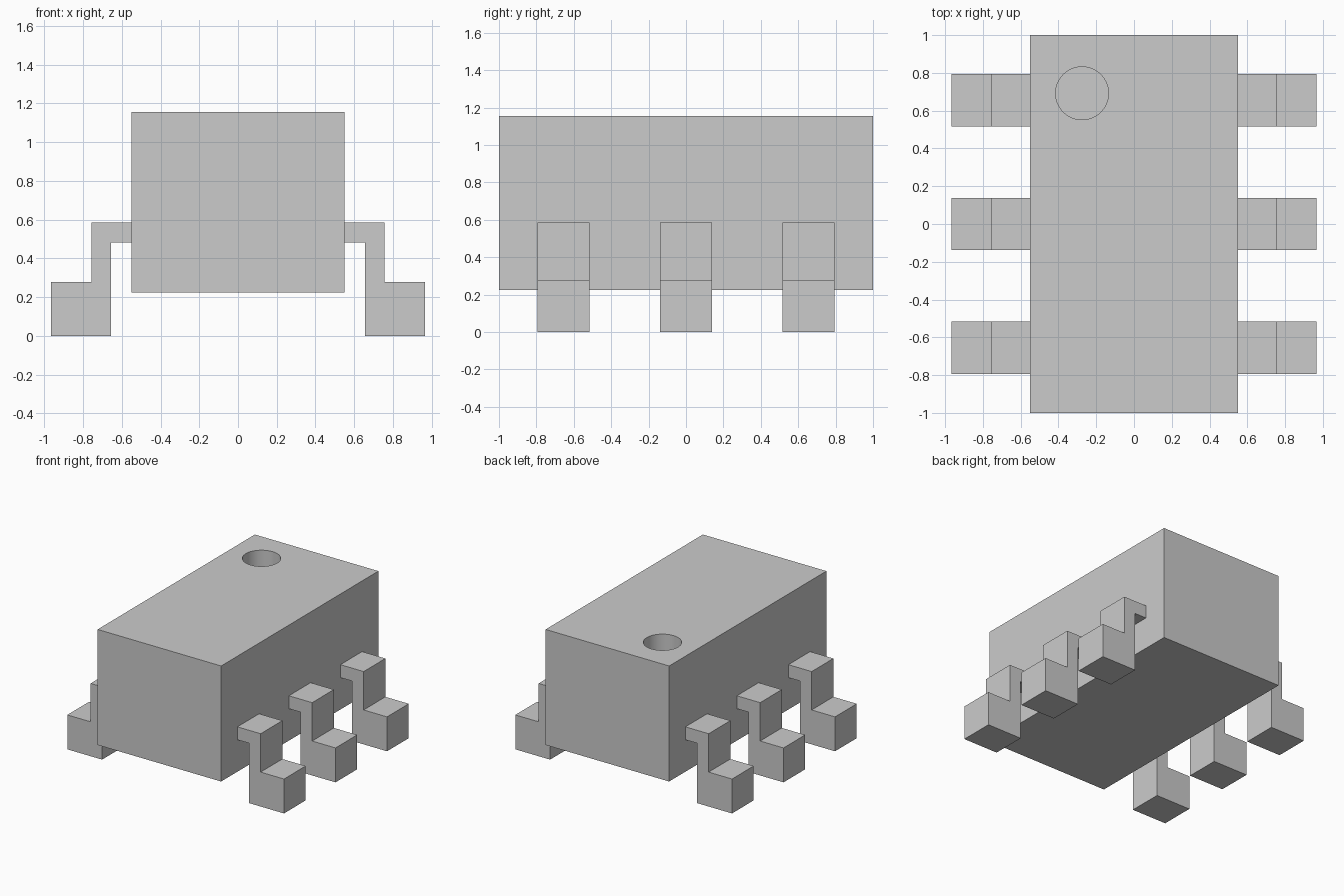
import bpy, bmesh, math

if "Cube" in bpy.data.objects:
    bpy.data.objects.remove(bpy.data.objects["Cube"])

# Body block
bpy.ops.mesh.primitive_cube_add(size=1, location=(0, 0, 0.69))
body = bpy.context.object
body.name = "chip_body"
body.scale = (1.1, 2.0, 0.93)
bpy.ops.object.transform_apply(location=True, rotation=False, scale=True)

# Round marker recess in the top
bpy.ops.mesh.primitive_cylinder_add(vertices=64, radius=0.14, depth=0.4,
                                    location=(-0.275, 0.692, 1.155))
cutter = bpy.context.object
cutter.name = "marker_cutter"
cutter.hide_render = True
cut = body.modifiers.new("marker_recess", 'BOOLEAN')
cut.operation = 'DIFFERENCE'
cut.solver = 'EXACT'
cut.object = cutter
bpy.context.view_layer.objects.active = body
bpy.ops.object.modifier_apply(modifier=cut.name)
bpy.data.objects.remove(cutter)

# Smooth recess wall, sharp box edges
bpy.ops.object.select_all(action='DESELECT')
body.select_set(True)
bpy.ops.object.shade_smooth_by_angle(angle=math.radians(30))

# Stepped pin outline in x, z
PIN = [(0.55, 0.482), (0.655, 0.482), (0.655, 0.0), (0.965, 0.0),
       (0.965, 0.277), (0.757, 0.277), (0.757, 0.586), (0.55, 0.586)]
PIN_WIDTH = 0.276


def add_pin(name, y, side):
    bm = bmesh.new()
    face = bm.faces.new([bm.verts.new((side * x, y - PIN_WIDTH / 2, z)) for x, z in PIN])
    new = bmesh.ops.extrude_face_region(bm, geom=[face])["geom"]
    bmesh.ops.translate(bm, vec=(0, PIN_WIDTH, 0),
                        verts=[g for g in new if isinstance(g, bmesh.types.BMVert)])
    bmesh.ops.recalc_face_normals(bm, faces=bm.faces)
    mesh = bpy.data.meshes.new(name)
    bm.to_mesh(mesh)
    bm.free()
    bpy.context.collection.objects.link(bpy.data.objects.new(name, mesh))


# Three pins on each side
for side, label in ((-1, "left"), (1, "right")):
    for i, y in enumerate((-0.655, 0.0, 0.655), 1):
        add_pin(f"{label}_pin_{i}", y, side)
